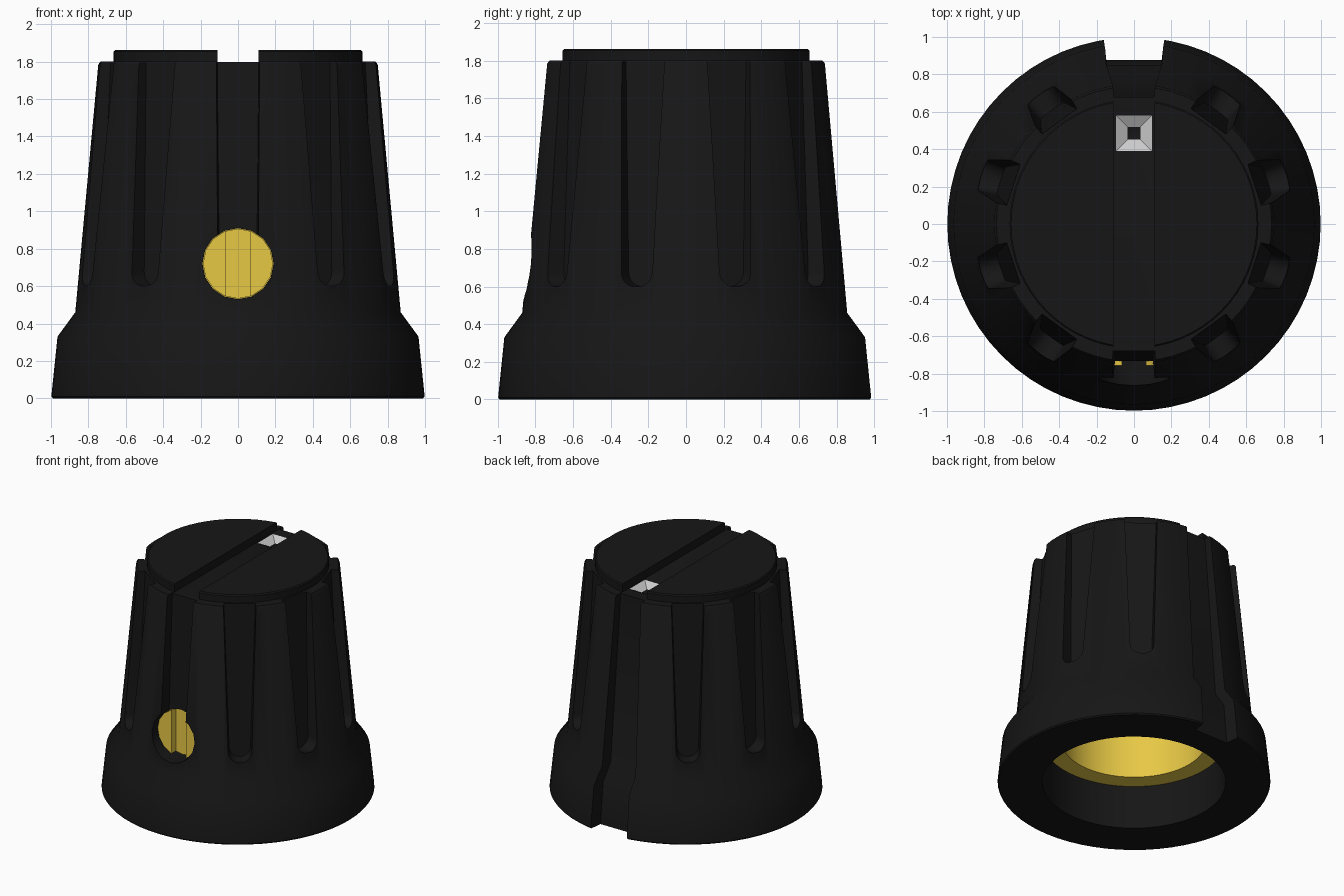
import bpy, bmesh, math
from mathutils import Matrix

if "Cube" in bpy.data.objects:
    bpy.data.objects.remove(bpy.data.objects["Cube"])


def material(name, rgb):
    m = bpy.data.materials.new(name)
    m.diffuse_color = (*rgb, 1)
    m.use_nodes = True
    m.node_tree.nodes["Principled BSDF"].inputs["Base Color"].default_value = m.diffuse_color
    return m


black = material("black_plastic", (0.008, 0.008, 0.008))
brass = material("brass", (0.8, 0.58, 0.06))
white = material("white_paint", (0.8, 0.8, 0.8))


def finish(name, bm, mat=None):
    bmesh.ops.recalc_face_normals(bm, faces=bm.faces[:])
    me = bpy.data.meshes.new(name)
    bm.to_mesh(me)
    bm.free()
    ob = bpy.data.objects.new(name, me)
    bpy.context.collection.objects.link(ob)
    if mat:
        me.materials.append(mat)
    return ob


def loft(bm, rings, caps=True):
    """Skin closed rings of points; a one-point ring is a pole."""
    vs = [[bm.verts.new(p) for p in r] for r in rings]
    for a, b in zip(vs, vs[1:]):
        n = max(len(a), len(b))
        for i in range(n):
            j = (i + 1) % n
            quad = [a[i % len(a)], a[j % len(a)], b[j % len(b)], b[i % len(b)]]
            bm.faces.new(list(dict.fromkeys(quad)))
    if caps:
        for r in (vs[0], vs[-1]):
            if len(r) > 2:
                bm.faces.new(r)


def lathe(name, profile, n, mat):
    rings = [[(r * math.cos(2 * math.pi * i / n), r * math.sin(2 * math.pi * i / n), z)
              for i in range(n if r else 1)] for r, z in profile]
    bm = bmesh.new()
    loft(bm, rings)
    return finish(name, bm, mat)


def box(name, x, y, z):
    bm = bmesh.new()
    loft(bm, [[(x[0], y[0], h), (x[1], y[0], h), (x[1], y[1], h), (x[0], y[1], h)] for h in z])
    return finish(name, bm)


def cylinder_y(name, r, y0, y1, z, n, mat=None):
    bm = bmesh.new()
    loft(bm, [[(r * math.cos(2 * math.pi * i / n), y, z + r * math.sin(2 * math.pi * i / n))
               for i in range(n)] for y in (y0, y1)])
    return finish(name, bm, mat)


def groove(name, sections, angle):
    """Radial groove cutter from (z, half width, floor radius) sections; angle 0 is the front."""
    bm = bmesh.new()
    loft(bm, [[(-w, -r, z), (w, -r, z), (w + 0.04, -1.2, z), (-w - 0.04, -1.2, z)]
              for z, w, r in sections])
    bmesh.ops.transform(bm, matrix=Matrix.Rotation(angle, 4, 'Z'), verts=bm.verts[:])
    return finish(name, bm)


def cut(ob, cutter):
    cutter.hide_render = True
    mod = ob.modifiers.new("cut", 'BOOLEAN')
    mod.operation, mod.solver, mod.object = 'DIFFERENCE', 'EXACT', cutter
    bpy.context.view_layer.objects.active = ob
    bpy.ops.object.modifier_apply(modifier=mod.name)
    bpy.data.objects.remove(cutter)


def smooth(ob, angle=36):
    bpy.ops.object.select_all(action='DESELECT')
    ob.select_set(True)
    bpy.context.view_layer.objects.active = ob
    bpy.ops.object.shade_smooth_by_angle(angle=math.radians(angle))


# knob body with flared skirt, raised cap and hollow underside
body = lathe("knob_body", [
    (0, 1.25), (0.67, 1.25), (0.67, 0), (0.99, 0), (0.998, 0.01), (0.965, 0.33),
    (0.87, 0.46), (0.747, 1.785), (0.735, 1.8), (0.665, 1.8), (0.665, 1.853),
    (0.657, 1.862), (0, 1.862)], 64, black)

# side flutes with rounded lower ends
def flute(bottom, top):
    secs = []
    for k in range(6):
        a = math.radians(10 + 16 * k)
        secs.append((0.6 + bottom * (1 - math.cos(a)), bottom * math.sin(a)))
    secs.append((1.9, top))
    return [(z, w, 0.675 + (1.8 - z) * 0.063 if z < 1.8 else 0.672) for z, w in secs]

for i in range(10):
    if i == 0:
        secs = flute(0.1, 0.112)
    elif i == 5:
        # pointer groove running down through the skirt
        secs = [(-0.1, 0.15, 0.885), (0.33, 0.145, 0.85), (0.46, 0.14, 0.76), (1.9, 0.105, 0.672)]
    else:
        secs = flute(0.078, 0.118)
    cut(body, groove("flute_cutter", secs, i * math.pi / 5))

# pointer slot across the cap
cut(body, box("slot_cutter", (-0.11, 0.11), (-0.72, 0.72), (1.797, 2.0)))

# set screw hole
cut(body, cylinder_y("screw_hole_cutter", 0.19, -1.1, -0.6, 0.72, 16))

# square marker recess and its painted sloping sides
def square(h, z):
    return [(-h, 0.485 - h, z), (h, 0.485 - h, z), (h, 0.485 + h, z), (-h, 0.485 + h, z)]

bm = bmesh.new()
loft(bm, [square(0.036, 1.76), square(0.098, 1.797), square(0.098, 1.9)])
cut(body, finish("marker_cutter", bm))
smooth(body)
bm = bmesh.new()
loft(bm, [square(0.034, 1.762), square(0.096, 1.799)], caps=False)
marker = finish("marker", bm, white)
for p in marker.data.polygons:
    if p.normal.z < 0:
        p.flip()

# brass insert with shaft bore
insert = lathe("brass_insert", [
    (0, 1.15), (0.53, 1.15), (0.53, 0.35), (0.668, 0.35), (0.668, 1.24), (0, 1.24)], 64, brass)
smooth(insert)

# slotted set screw
screw = cylinder_y("set_screw", 0.187, -0.757, -0.56, 0.72, 16, brass)
cut(screw, box("screw_slot_cutter", (-0.065, 0.065), (-0.9, -0.70), (0.4, 1.1)))
smooth(screw)
